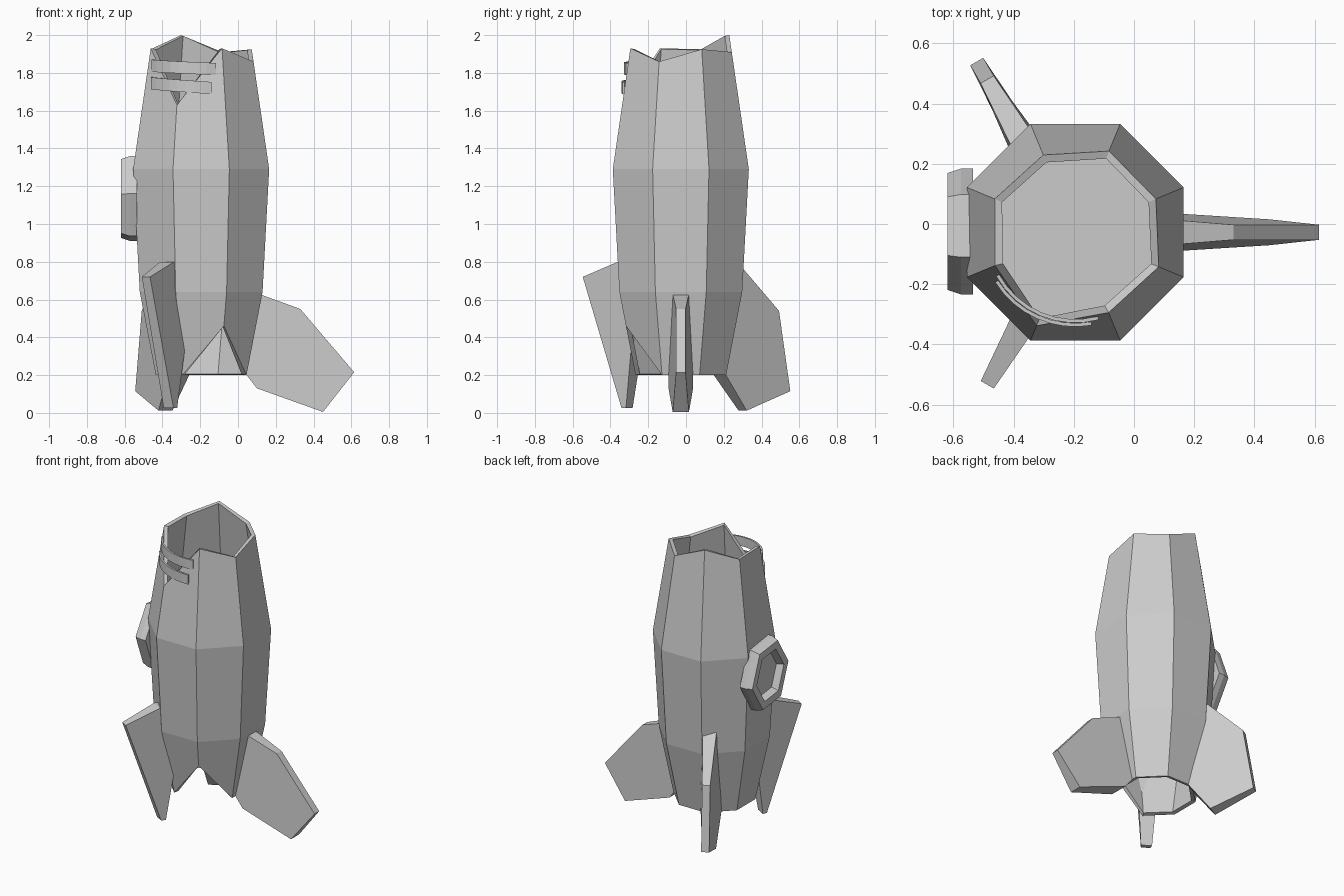
import bpy, bmesh
from math import sin, cos, pi, radians

if "Cube" in bpy.data.objects:
    bpy.data.objects.remove(bpy.data.objects["Cube"])

CX, CY = -0.195, -0.0275          # hull axis
PROFILE = [(0.2, 0.24), (0.64, 0.325), (1.29, 0.36), (1.93, 0.267)]  # z, apothem


def finish(bm, name):
    bmesh.ops.recalc_face_normals(bm, faces=bm.faces)
    mesh = bpy.data.meshes.new(name)
    bm.to_mesh(mesh)
    bm.free()
    ob = bpy.data.objects.new(name, mesh)
    bpy.context.collection.objects.link(ob)
    return ob


def apothem(z):
    segs = list(zip(PROFILE, PROFILE[1:]))
    for (z0, a0), (z1, a1) in segs:
        if z <= z1 or (z1, a1) == PROFILE[-1]:
            return a0 + (a1 - a0) * (z - z0) / (z1 - z0)


def hull_point(i, z, inset=0.0):
    r = (apothem(z) - inset) / cos(pi / 8)
    a = pi / 8 + i * pi / 4
    return (CX + r * cos(a), CY + r * sin(a), z)


# Eight-sided hull with broken upper and lower rims, open at both ends
top = [1.925, 1.91, 2.0, 1.925, 1.93, 1.63, 1.93, 1.86]
bottom = [0.2] * 6 + [0.46, 0.2]
bm = bmesh.new()
rings = [[bm.verts.new(hull_point(i, z)) for i, z in enumerate(zs)]
         for zs in (bottom, [0.64] * 8, [1.29] * 8, top)]
for lo, hi in zip(rings, rings[1:]):
    for i in range(8):
        j = (i + 1) % 8
        bm.faces.new((lo[i], lo[j], hi[j], hi[i]))
hull = finish(bm, "hull")
shell = hull.modifiers.new("thickness", 'SOLIDIFY')
shell.thickness = 0.025
shell.offset = -1
shell.use_even_offset = True

# Floor inside the hull
bm = bmesh.new()
bm.faces.new([bm.verts.new(hull_point(i, 0.64, 0.015)) for i in range(8)])
finish(bm, "hull_floor")


# Fins: (radius, height, half thickness) outlines set around the axis
def fin(name, angle, outline):
    a = radians(angle)
    bm = bmesh.new()
    sides = []
    for s in (-1, 1):
        sides.append([bm.verts.new((CX + r * cos(a) - s * t * sin(a),
                                    CY + r * sin(a) + s * t * cos(a), z))
                      for r, z, t in outline])
        bm.faces.new(sides[-1])
    n = len(outline)
    for i in range(n):
        j = (i + 1) % n
        bm.faces.new((sides[0][i], sides[0][j], sides[1][j], sides[1][i]))
    finish(bm, name)


fin("right_fin", 0, [(0.305, 0.63, 0.043), (0.525, 0.55, 0.025), (0.81, 0.215, 0.025),
                     (0.645, 0.005, 0.043), (0.295, 0.13, 0.065), (0.225, 0.22, 0.065)])
fin("back_fin", 120, [(0.33, 0.79, 0.043), (0.586, 0.54, 0.025), (0.655, 0.115, 0.025),
                      (0.378, 0.012, 0.043), (0.235, 0.205, 0.065), (0.23, 0.30, 0.065)])
fin("front_fin", 240, [(0.32, 0.80, 0.043), (0.36, 0.80, 0.043), (0.585, 0.72, 0.025),
                       (0.345, 0.025, 0.03), (0.315, 0.025, 0.035), (0.265, 0.38, 0.06)])

# Porthole on the left: six-sided bevelled frame with a recessed pane
bm = bmesh.new()
loops = []
for x, scale in ((-0.535, 1.0), (-0.575, 1.0), (-0.62, 0.93), (-0.62, 0.7), (-0.575, 0.62)):
    loops.append([bm.verts.new((x, -0.025 + 0.21 * scale * cos(b),
                                1.135 + 0.245 * scale * sin(b)))
                  for b in (k * pi / 3 - radians(6) for k in range(6))])
for a, b in zip(loops, loops[1:]):
    for i in range(6):
        j = (i + 1) % 6
        bm.faces.new((a[i], a[j], b[j], b[i]))
bm.faces.new(loops[0])
bm.faces.new(loops[-1])
finish(bm, "porthole")


# Curved straps patching the notch in the upper rim
def strap(name, radius, z0, z1, start, end, steps=8):
    bm = bmesh.new()
    prev = None
    for k in range(steps + 1):
        f = k / steps
        a = radians(start + (end - start) * f)
        z = z0 + (z1 - z0) * f
        ring = [bm.verts.new((CX + r * cos(a), CY + r * sin(a), z + h))
                for r, h in ((radius, -0.032), (radius, 0.032),
                             (radius - 0.012, 0.032), (radius - 0.012, -0.032))]
        if prev:
            for i in range(4):
                j = (i + 1) % 4
                bm.faces.new((prev[i], prev[j], ring[j], ring[i]))
        if k in (0, steps):
            bm.faces.new(ring)
        prev = ring
    finish(bm, name)


strap("upper_strap", 0.301, 1.838, 1.82, 209, 285)
strap("lower_strap", 0.314, 1.745, 1.72, 212, 280)
